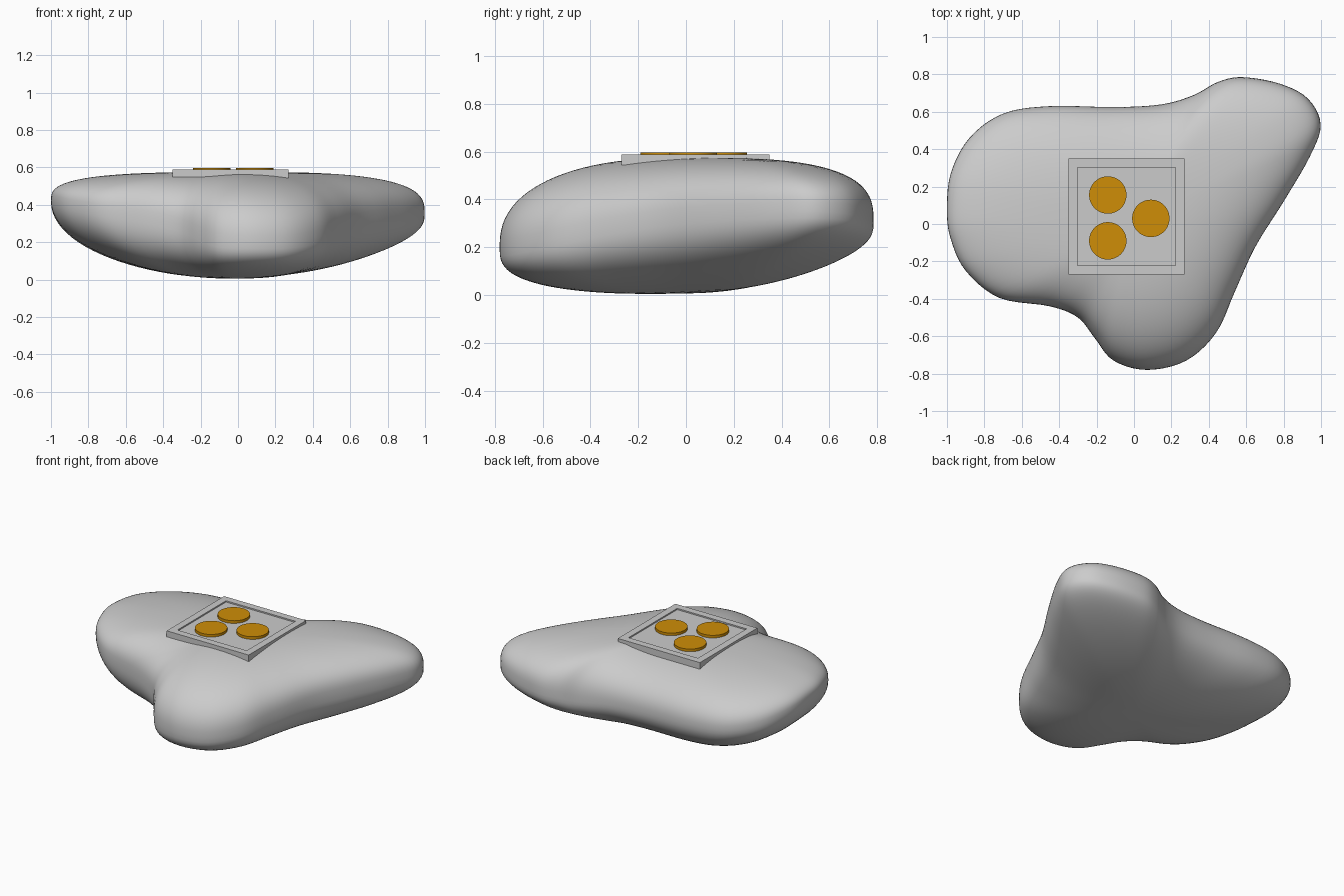
import bpy, bmesh, math

if "Cube" in bpy.data.objects:
    bpy.data.objects.remove(bpy.data.objects["Cube"])

# outline control points: x, y, height of widest rim, roundness above, roundness below
OUTLINE = [
    (-1.0, .07, .42, 3.3, 2.0), (-.98, .27, .39, 3.0, 2.0), (-.88, .46, .34, 2.6, 2.1),
    (-.70, .59, .31, 2.4, 2.2), (-.45, .63, .30, 2.3, 2.2), (-.10, .625, .29, 2.3, 2.2),
    (.15, .64, .28, 2.4, 2.2), (.32, .69, .27, 2.7, 2.4), (.45, .76, .29, 3.0, 2.6),
    (.58, .785, .30, 3.1, 2.6), (.78, .75, .32, 3.2, 2.6), (.93, .67, .34, 3.2, 2.7),
    (.998, .53, .35, 3.2, 2.7), (.94, .36, .35, 3.0, 2.6), (.80, .12, .34, 2.9, 2.5),
    (.65, -.12, .32, 2.7, 2.5), (.54, -.36, .28, 2.5, 2.6), (.44, -.58, .23, 2.4, 2.8),
    (.28, -.73, .20, 2.4, 3.0), (.07, -.78, .20, 2.4, 3.3), (-.11, -.73, .21, 2.4, 3.2),
    (-.21, -.61, .25, 2.4, 3.0), (-.30, -.50, .29, 2.5, 2.8), (-.45, -.44, .33, 2.6, 2.5),
    (-.72, -.395, .37, 2.8, 2.2), (-.90, -.25, .40, 3.1, 2.1), (-.98, -.08, .42, 3.3, 2.0),
]
TOP = .575


def underside(x, y):
    """Floor height: flat, tilting up toward the back right lobe."""
    return .003 + .055 * max(0, .8 * (x + .15) + .8 * (y + .2)) ** 2


def smooth_loop(pts, steps):
    """Closed Catmull-Rom curve through points of any dimension."""
    out, n = [], len(pts)
    for i in range(n):
        quad = [pts[(i + k - 1) % n] for k in range(4)]
        for s in range(steps):
            t = s / steps
            out.append([.5 * (2*b + (c-a)*t + (2*a-5*b+4*c-d)*t*t + (3*b-a-3*c+d)*t**3)
                        for a, b, c, d in zip(*quad)])
    return out


def averaged(loop, w):
    """Softened copy of the loop (moving average)."""
    n = len(loop)
    return [[sum(c) / (2 * w + 1) for c in zip(*(loop[(i + k) % n] for k in range(-w, w + 1)))]
            for i in range(n)]


def finish(name, bm, angle=None, mat=None):
    bmesh.ops.recalc_face_normals(bm, faces=bm.faces)
    me = bpy.data.meshes.new(name)
    bm.to_mesh(me)
    bm.free()
    ob = bpy.data.objects.new(name, me)
    bpy.context.collection.objects.link(ob)
    if mat:
        me.materials.append(mat)
    if angle:
        bpy.ops.object.select_all(action='DESELECT')
        ob.select_set(True)
        bpy.context.view_layer.objects.active = ob
        bpy.ops.object.shade_smooth_by_angle(angle=math.radians(angle))
    return ob


def bridge(bm, a, b):
    n = len(a)
    for i in range(n):
        bm.faces.new((a[i], a[(i+1) % n], b[(i+1) % n], b[i]))


# pebble-shaped body with three lobes; lobes soften toward top and bottom
bm = bmesh.new()
loop = smooth_loop(OUTLINE, 5)
soft = averaged(averaged(loop, 7), 7)
LAT = 24
rings = []
for k in range(-LAT + 1, LAT):
    phi = k / LAT * math.pi / 2
    f = math.sin(phi) ** 2 * (.3 if k > 0 else .8)
    ring = []
    for p, q in zip(loop, soft):
        x, y = (a + (b - a) * f for a, b in zip(p[:2], q[:2]))
        ze = p[2]
        n = (q[3] if k > 0 else q[4])
        r = math.cos(phi) ** (2 / n)
        h = abs(math.sin(phi)) ** (2 / n)
        z = ze + ((TOP if k > 0 else underside(x * r, y * r)) - ze) * h
        ring.append(bm.verts.new((x * r, y * r, z)))
    rings.append(ring)
for a, b in zip(rings, rings[1:]):
    bridge(bm, a, b)
for ring, z in ((rings[0], underside(0, 0)), (rings[-1], TOP)):
    pole = bm.verts.new((0, 0, z))
    for i in range(len(ring)):
        bm.faces.new((ring[i], ring[(i + 1) % len(ring)], pole))
finish("stone_body", bm, 80)

# square tray with a shallow recess
bm = bmesh.new()
cx, cy = -.04, .04


def square(half, z):
    return [bm.verts.new((cx + sx * half, cy + sy * half, z))
            for sx, sy in ((-1, -1), (1, -1), (1, 1), (-1, 1))]


levels = [square(.31, .543), square(.31, .588), square(.262, .588), square(.262, .579)]
for a, b in zip(levels, levels[1:]):
    bridge(bm, a, b)
bm.faces.new(levels[0])
bm.faces.new(levels[-1])
finish("tray", bm)

# three amber discs
amber = bpy.data.materials.new("amber")
amber.diffuse_color = (.62, .27, .002, 1)
amber.use_nodes = True
amber.node_tree.nodes["Principled BSDF"].inputs["Base Color"].default_value = amber.diffuse_color
for i, (x, y) in enumerate(((-.14, .155), (-.14, -.09), (.09, .03))):
    bm = bmesh.new()
    bmesh.ops.create_cone(bm, cap_ends=True, segments=48, radius1=.1, radius2=.1, depth=.022)
    bmesh.ops.translate(bm, verts=bm.verts, vec=(x, y, .586))
    finish(f"disc_{i + 1}", bm, 30, amber)
